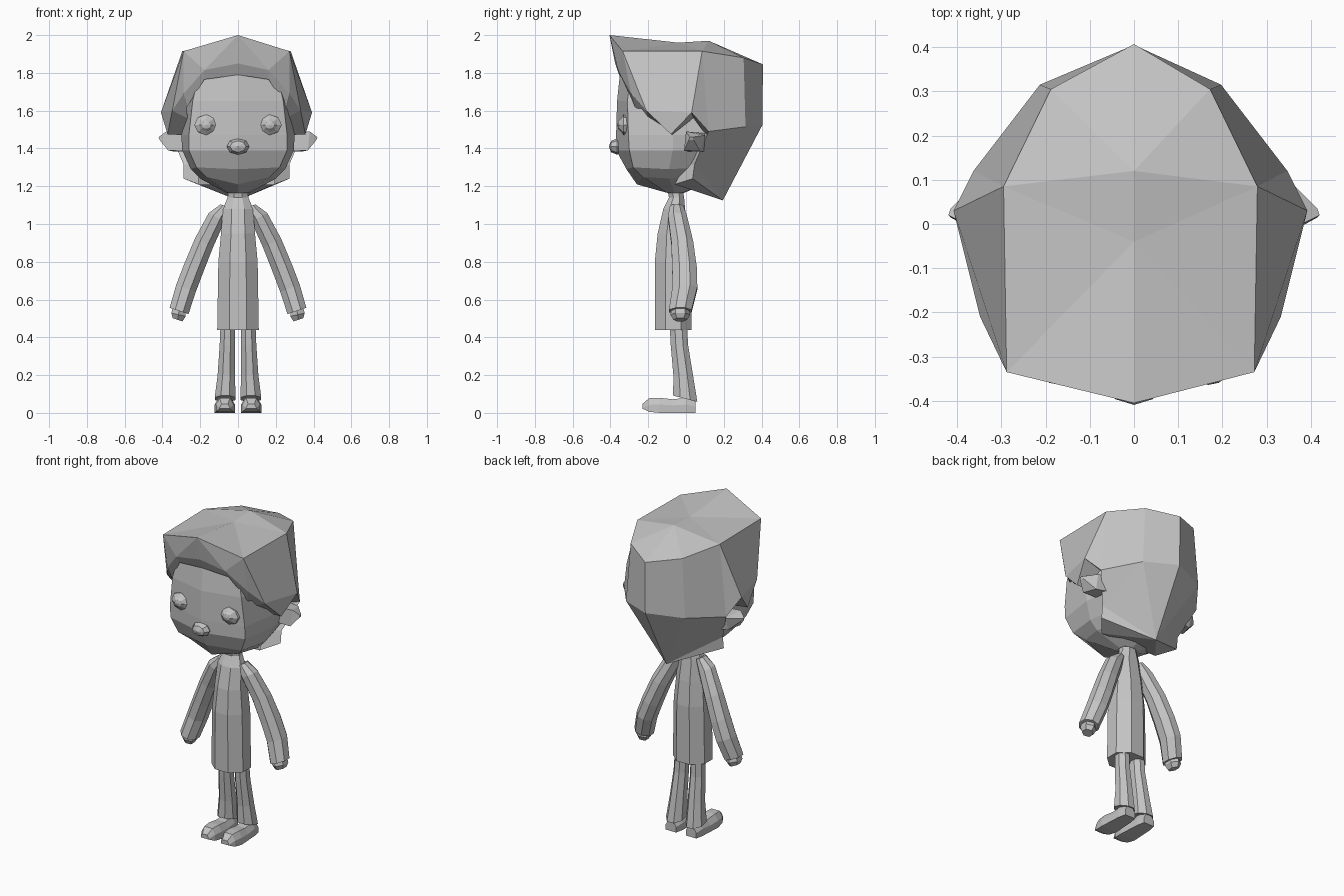
import bpy, bmesh, math
from mathutils import Vector

mat = bpy.data.materials.new("light_grey")
mat.diffuse_color = (0.55, 0.55, 0.55, 1)


def finish(bm, name):
    bmesh.ops.remove_doubles(bm, verts=bm.verts, dist=0.0005)
    bmesh.ops.recalc_face_normals(bm, faces=bm.faces)
    me = bpy.data.meshes.new(name)
    bm.to_mesh(me)
    bm.free()
    me.materials.append(mat)
    ob = bpy.data.objects.new(name, me)
    bpy.context.collection.objects.link(ob)
    return ob


def loft(name, rings, sides=(1,)):
    """Skin closed rings of points; one copy for each x sign in sides."""
    for s in sides:
        bm = bmesh.new()
        vs = [[bm.verts.new((p[0] * s, p[1], p[2])) for p in r] for r in rings]
        n = len(vs[0])
        for a, b in zip(vs, vs[1:]):
            for i in range(n):
                bm.faces.new((a[i], a[(i + 1) % n], b[(i + 1) % n], b[i]))
        bm.faces.new(vs[0])
        bm.faces.new(vs[-1])
        finish(bm, name if len(sides) == 1 else name + ("_right" if s > 0 else "_left"))


def full(half):
    """Close a half outline (first and last points on x = 0) by mirroring."""
    return half + [(-x, y, z) for x, y, z in half[-2:0:-1]]


def polygon(c, rx, ry, n=8, tilt_x=0.0, tilt_y=0.0):
    """Ring with flats of half-size rx, ry; the tilts raise z along x and y."""
    k = 1 / math.cos(math.pi / n)
    return [(c[0] + k * rx * math.cos(a), c[1] + k * ry * math.sin(a),
             c[2] + tilt_x * math.cos(a) + tilt_y * math.sin(a))
            for a in (math.tau * (i + 0.5) / n for i in range(n))]


def ellipsoid(name, c, r, segs, rings, sides=(1,)):
    for s in sides:
        bm = bmesh.new()
        bmesh.ops.create_uvsphere(bm, u_segments=segs, v_segments=rings, radius=1)
        for v in bm.verts:  # pole turned to face the front
            x, y, z = v.co
            v.co = (s * (c[0] + r[0] * x), c[1] + r[1] * z, c[2] + r[2] * y)
        finish(bm, name if len(sides) == 1 else name + ("_right" if s > 0 else "_left"))


# head: faceted skull with wide cheeks and small chin
loft("head", [
    full([(0, -.10, 1.165), (.05, -.10, 1.165), (.06, -.06, 1.165), (.05, -.02, 1.165), (0, -.01, 1.165)]),
    full([(0, -.26, 1.21), (.17, -.23, 1.25), (.20, -.09, 1.24), (.16, .06, 1.24), (0, .12, 1.22)]),
    full([(0, -.315, 1.29), (.22, -.28, 1.30), (.25, -.09, 1.29), (.21, .09, 1.30), (0, .18, 1.30)]),
    full([(0, -.37, 1.39), (.26, -.30, 1.39), (.295, -.07, 1.39), (.27, .11, 1.39), (0, .26, 1.39)]),
    full([(0, -.37, 1.47), (.26, -.305, 1.47), (.30, -.07, 1.47), (.28, .13, 1.47), (0, .28, 1.47)]),
    full([(0, -.365, 1.65), (.24, -.31, 1.65), (.29, -.07, 1.65), (.25, .13, 1.65), (0, .28, 1.65)]),
    full([(0, -.345, 1.84), (.20, -.29, 1.82), (.25, -.07, 1.82), (.22, .08, 1.82), (0, .20, 1.82)])])

# hair: right half given by named points, mirrored in x
P = dict(
    T0=(0, -.405, 2.0), T1=(0, -.04, 1.96), T2=(0, .12, 1.97), T3=(0, .407, 1.845),
    E0=(.28, -.335, 1.915), E1=(.287, .085, 1.915), E2=(.18, .305, 1.88),
    F0=(0, -.375, 1.85), F1=(.17, -.36, 1.815), F2=(.28, -.29, 1.69),
    G0=(0, -.355, 1.79), G1=(.17, -.325, 1.765), G2=(.262, -.27, 1.62),
    O1=(.34, -.21, 1.60), S=(.365, -.08, 1.475), W=(.40, .03, 1.59),
    M1=(.355, .12, 1.49), M2=(.205, .315, 1.515), M3=(0, .405, 1.525),
    U=(.28, .045, 1.315), C=(.28, .035, 1.24), B=(.2, -.06, 1.21), N=(0, .195, 1.125),
    I1=(.26, -.2, 1.56), IS=(.27, -.07, 1.47), IW=(.27, .04, 1.56),
    IM=(.25, .11, 1.46), IU=(.2, .0, 1.32))
FACES = ("T0 E0 T1;T1 E0 E1;T1 E1 T2;T2 E1 E2;T2 E2 T3;"          # crown
         "T0 F0 F1;T0 F1 E0;E0 F1 F2;E0 F2 O1;E0 O1 W E1;O1 S W;"   # fringe, temple
         "E1 W M1;E1 M1 M2 E2;E2 M2 M3 T3;"                         # back
         "M1 U M2;M2 U N;M2 N M3;U C N;C B N;"                      # nape
         "F0 G0 G1 F1;F1 G1 G2 F2;F2 G2 I1 O1;O1 I1 IS S;"          # inner lip
         "S IS IW W;W IW IM M1;M1 IM IU U;U IU B C")
bm = bmesh.new()
for s in (1, -1):
    vs = {k: bm.verts.new((p[0] * s - (.008 if p[0] else 0), p[1], p[2])) for k, p in P.items()}
    for f in FACES.split(";"):
        bm.faces.new([vs[k] for k in f.split()])
# underside web at the nape
r, l = [[v for v in bm.verts if (v.co - Vector((s * .2 - .008, -.06, 1.21))).length < .001][0] for s in (1, -1)]
n = [v for v in bm.verts if (v.co - Vector(P["N"])).length < .001][0]
bm.faces.new((r, l, n))
finish(bm, "hair")

# ears: wedges narrowing to a point outside
loft("ear", [
    [(.27, 0, 1.385), (.27, .10, 1.385), (.27, .10, 1.48), (.27, 0, 1.48)],
    [(.37, -.01, 1.39), (.345, .075, 1.385), (.35, .10, 1.47), (.38, .0, 1.49)],
    [(.415, .015, 1.445), (.41, .04, 1.445), (.415, .035, 1.46), (.42, .02, 1.46)]], (1, -1))

# eyes and nose
ellipsoid("eye", (.168, -.32, 1.525), (.067, .032, .057), 8, 5, (1, -1))
ellipsoid("pupil", (.168, -.337, 1.525), (.042, .027, .036), 8, 5, (1, -1))
ellipsoid("nose", (0, -.365, 1.41), (.06, .044, .043), 8, 4)

# torso: neck flowing into a long tunic
loft("torso", [
    polygon((0, (a + b) / 2, z), hx, (b - a) / 2)
    for z, hx, a, b in [(1.19, .05, -.10, -.02), (1.14, .055, -.09, -.01), (1.08, .08, -.12, -.005),
                        (.95, .09, -.15, .015), (.8, .104, -.165, .03), (.44, .11, -.165, .03)]])

# arms: sleeves hanging out to the sides, with small hands
loft("arm", [polygon((x, y, z), rx, ry, 8, t) for x, y, z, rx, ry, t in [
    (.07, -.05, 1.095, .022, .035, .01), (.113, -.045, 1.035, .042, .05, .025),
    (.18, -.02, .90, .048, .058, .025), (.235, -.008, .765, .05, .065, .025),
    (.275, -.006, .66, .052, .066, .02), (.312, -.03, .54, .05, .06, .018)]], (1, -1))
loft("hand", [polygon((x, -.03, z), r, r * 1.2, 6, .01) for x, z, r in [
    (.31, .56, .032), (.315, .52, .038), (.32, .493, .026)]], (1, -1))

# legs: slightly flared trousers, hem lower at the back
loft("leg", [polygon((x, y, z), rx, ry, 8, 0, t) for x, y, z, rx, ry, t in [
    (.055, -.04, .46, .038, .046, 0), (.057, -.035, .36, .04, .046, 0),
    (.062, -.015, .2, .046, .052, 0), (.068, -.004, .075, .055, .064, -.018)]], (1, -1))

# shoes: cross-sections from toe to heel
loft("shoe", [
    [(.07 - w, y, z0), (.07 + w, y, z0), (.07 + w, y, z1 * .55), (.07 + w * .6, y, z1),
     (.07 - w * .6, y, z1), (.07 - w, y, z1 * .55)]
    for y, w, z0, z1 in [(-.23, .028, .022, .048), (-.195, .046, .006, .078), (-.14, .054, 0, .08),
                         (-.07, .05, 0, .072), (.0, .046, 0, .08), (.05, .036, 0, .06)]], (1, -1))
